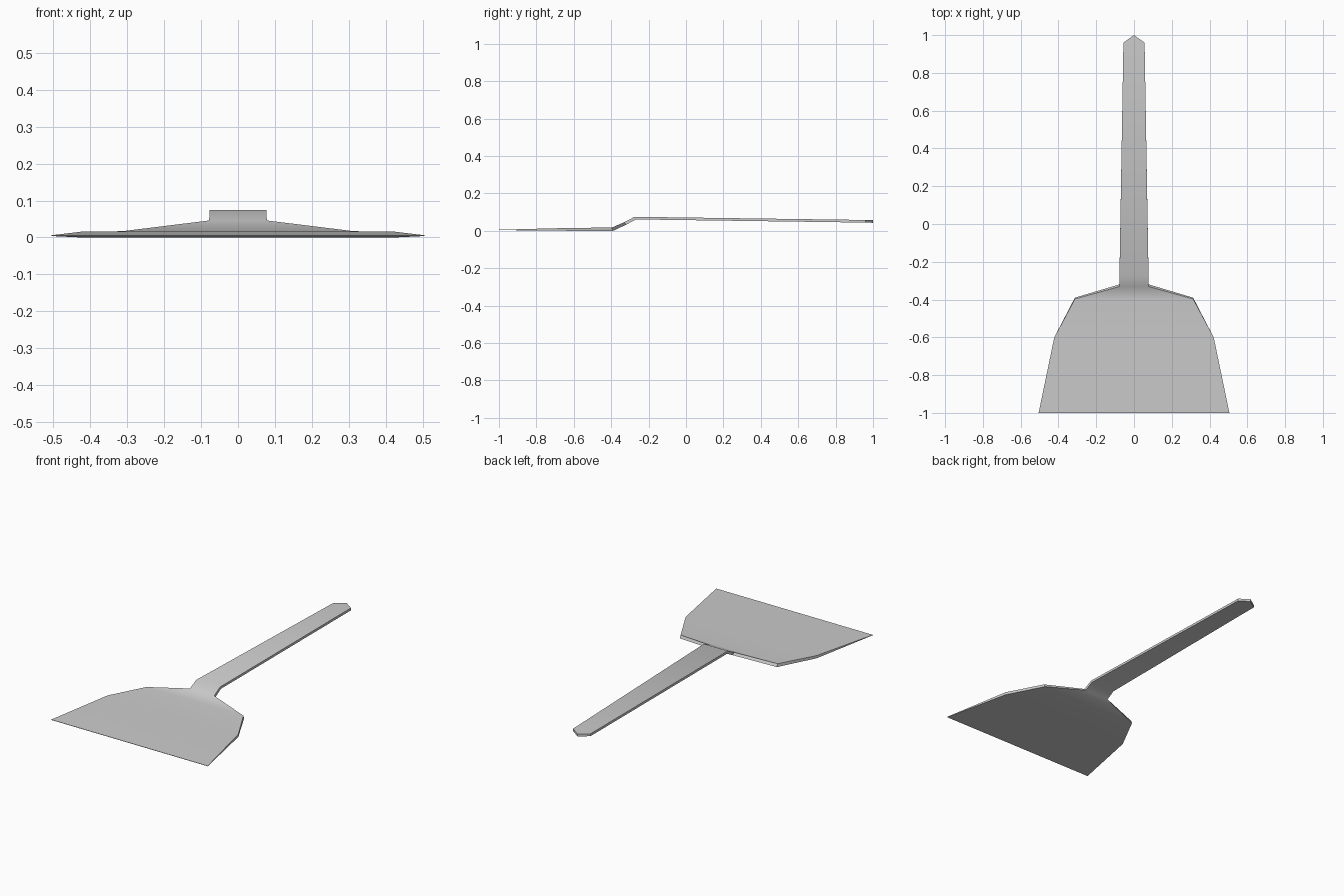
import bpy
import bmesh
import math

cube = bpy.data.objects.get("Cube")
if cube:
    bpy.data.objects.remove(cube, do_unlink=True)

# Grey metal
metal = bpy.data.materials.new("grey metal")
metal.use_nodes = True
grey = (0.6, 0.6, 0.6, 1)
metal.diffuse_color = grey
metal.node_tree.nodes["Principled BSDF"].inputs["Base Color"].default_value = grey

# Stations from blade edge to handle end: half width, top (y, z), bottom (y, z)
stations = [
    (0.505, (-1.0, 0.006), (-1.0, 0.004)),
    (0.422, (-0.6, 0.016), (-0.6, 0.0)),
    (0.313, (-0.397, 0.017), (-0.39, 0.0)),
    (0.078, (-0.331, 0.046), (-0.32, 0.033)),
    (0.077, (-0.275, 0.075), (-0.268, 0.061)),
    (0.056, (0.96, 0.058), (0.96, 0.044)),
]
tip_top, tip_bottom = (1.0, 0.057), (1.0, 0.043)

bm = bmesh.new()


def ring(width, top, bottom):
    """Four corners, anticlockwise from the top right."""
    return [bm.verts.new((x, *p)) for x, p in
            ((-width, top), (width, top), (width, bottom), (-width, bottom))]


# Blade, neck and handle as one continuous bar
rings = [ring(*s) for s in stations]
for a, b in zip(rings, rings[1:]):
    for i in range(4):
        j = (i + 1) % 4
        bm.faces.new((a[i], a[j], b[j], b[i]))
bm.faces.new(rings[0])

# Pointed handle end
top = bm.verts.new((0, *tip_top))
bottom = bm.verts.new((0, *tip_bottom))
right_top, left_top, left_bottom, right_bottom = rings[-1]
bm.faces.new((right_top, left_top, top))
bm.faces.new((left_bottom, right_bottom, bottom))
bm.faces.new((left_top, left_bottom, bottom, top))
bm.faces.new((right_bottom, right_top, top, bottom))
bmesh.ops.recalc_face_normals(bm, faces=bm.faces)

mesh = bpy.data.meshes.new("scraper")
bm.to_mesh(mesh)
bm.free()
mesh.materials.append(metal)
scraper = bpy.data.objects.new("scraper", mesh)
bpy.context.collection.objects.link(scraper)

# Soft bend at the neck, sharp rims
bpy.ops.object.select_all(action="DESELECT")
scraper.select_set(True)
bpy.context.view_layer.objects.active = scraper
bpy.ops.object.shade_smooth_by_angle(angle=math.radians(35))
